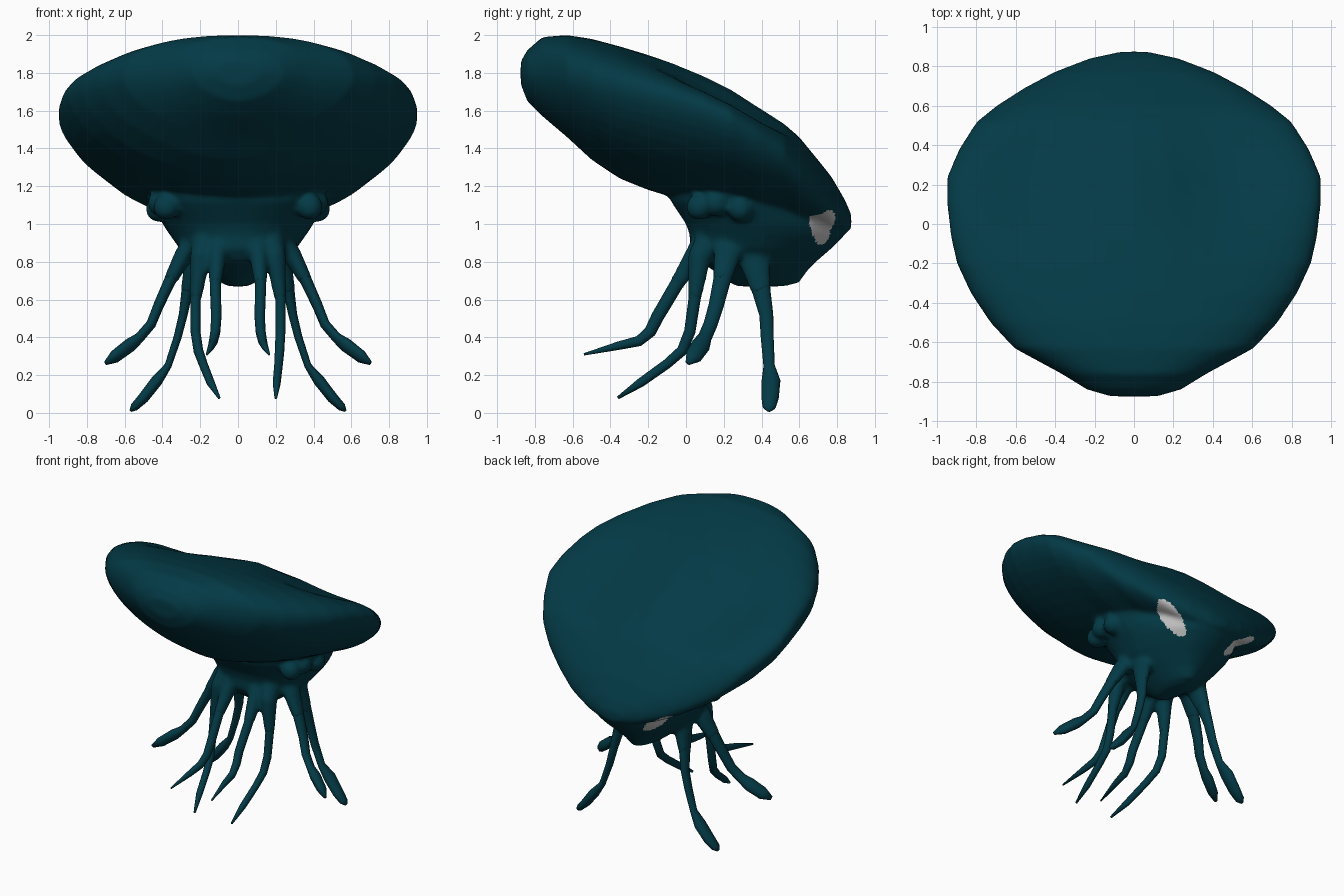
import bpy, bmesh, math
from mathutils import Vector

cube = bpy.data.objects.get("Cube")
if cube:
    bpy.data.objects.remove(cube)


def material(name, color):
    mat = bpy.data.materials.new(name)
    mat.use_nodes = True
    mat.diffuse_color = color
    mat.node_tree.nodes["Principled BSDF"].inputs["Base Color"].default_value = color
    return mat


skin = material("deep teal skin", (0.001, 0.042, 0.061, 1))
pale = material("pale eye", (0.58, 0.58, 0.58, 1))


def power(value, exponent):
    return math.copysign(abs(value) ** exponent, value)


def loft(name, rings):
    """Skin a list of equal rings and close both ends."""
    bm = bmesh.new()
    loops = [[bm.verts.new(p) for p in ring] for ring in rings]
    count = len(loops[0])
    for low, high in zip(loops, loops[1:]):
        for i in range(count):
            j = (i + 1) % count
            bm.faces.new((low[i], low[j], high[j], high[i]))
    bm.faces.new(loops[0])
    bm.faces.new(loops[-1])
    bmesh.ops.recalc_face_normals(bm, faces=bm.faces)
    mesh = bpy.data.meshes.new(name)
    bm.to_mesh(mesh)
    bm.free()
    mesh.materials.append(skin)
    obj = bpy.data.objects.new(name, mesh)
    bpy.context.collection.objects.link(obj)
    for face in mesh.polygons:
        face.use_smooth = True
    return obj


def angles(count):
    return [math.tau * i / count for i in range(count)]


# Hood: cross-sections along y, as (y, half width, top, rim, bottom)
hood_stations = [
    (-0.875, 0.12, 1.86, 1.8, 1.74),
    (-0.84, 0.24, 1.92, 1.8, 1.65),
    (-0.76, 0.37, 1.99, 1.79, 1.57),
    (-0.63, 0.61, 2.0, 1.78, 1.46),
    (-0.5, 0.73, 1.98, 1.75, 1.34),
    (-0.35, 0.83, 1.94, 1.72, 1.24),
    (-0.2, 0.9, 1.895, 1.69, 1.18),
    (-0.07, 0.93, 1.85, 1.66, 1.14),
    (0.1, 0.95, 1.78, 1.61, 1.1),
    (0.24, 0.95, 1.71, 1.55, 1.08),
    (0.38, 0.89, 1.62, 1.46, 1.04),
    (0.52, 0.8, 1.53, 1.37, 1.02),
    (0.6, 0.7, 1.46, 1.27, 1.0),
    (0.69, 0.56, 1.35, 1.18, 0.98),
    (0.77, 0.41, 1.25, 1.1, 0.95),
    (0.84, 0.23, 1.13, 1.04, 0.95),
    (0.875, 0.07, 1.05, 1.02, 0.97),
]


def hood_ring(y, width, top, rim, bottom):
    # The back sinks softly on both sides of a central ridge
    sink = 0.09 * math.exp(-((y - 0.2) / 0.32) ** 2)
    ring = []
    for a in angles(48):
        c, s = math.cos(a), math.sin(a)
        if s >= 0:
            across = power(c, 0.85)
            z = rim + (top - rim) * power(s, 0.85) - sink * math.sin(math.pi * across) ** 2
        else:
            across = power(c, 1.15)
            z = rim + (rim - bottom) * power(s, 1.15)
        ring.append((width * across, y, z))
    return ring


# Head: horizontal rings, as (z, rear y, front y, half width)
head_levels = [
    (1.3, -0.1, 0.68, 0.52),
    (1.12, -0.08, 0.81, 0.46),
    (1.0, 0.0, 0.85, 0.4),
    (0.94, 0.02, 0.84, 0.36),
    (0.87, 0.02, 0.77, 0.31),
    (0.81, 0.06, 0.7, 0.25),
    (0.75, 0.15, 0.64, 0.17),
    (0.69, 0.23, 0.6, 0.09),
    (0.67, 0.27, 0.52, 0.05),
]


def head_ring(z, rear, front, width):
    # Egg-shaped, narrower toward the eyes
    middle, reach = (rear + front) / 2, (front - rear) / 2
    return [(width * power(math.cos(a), 0.9) * (1 - 0.18 * max(0, math.sin(a))),
             middle + reach * power(math.sin(a), 0.9), z) for a in angles(32)]


def tentacle(name, path, flat, side=1):
    """Tapered tube through (x, y, z, radius) points, narrowed sideways by flat."""
    points = [Vector((side * p[0], p[1], p[2])) for p in path]
    rings = []
    for i, point in enumerate(points):
        ahead = points[min(i + 1, len(points) - 1)]
        behind = points[max(i - 1, 0)]
        tangent = (ahead - behind).normalized()
        wide = tangent.cross(Vector((1, 0, 0))).normalized()
        thin = wide.cross(tangent)
        rings.append([point + path[i][3] * (wide * math.cos(a) + thin * math.sin(a) * flat)
                      for a in angles(10)])
    return loft(name, rings)


# Arms that match on both sides
club_long = [(0.14, 0.36, 0.94, 0.1), (0.23, 0.36, 0.81, 0.075), (0.27, 0.4, 0.64, 0.048),
             (0.29, 0.425, 0.52, 0.037), (0.32, 0.43, 0.4, 0.034), (0.37, 0.44, 0.25, 0.03),
             (0.43, 0.45, 0.17, 0.05), (0.5, 0.445, 0.08, 0.046), (0.55, 0.44, 0.03, 0.035),
             (0.57, 0.44, 0.01, 0.01)]
club_short = [(0.16, 0.22, 0.95, 0.1), (0.285, 0.22, 0.84, 0.065), (0.36, 0.19, 0.7, 0.046),
              (0.42, 0.16, 0.57, 0.04), (0.46, 0.13, 0.47, 0.037), (0.52, 0.1, 0.4, 0.037),
              (0.57, 0.08, 0.36, 0.05), (0.65, 0.04, 0.3, 0.045), (0.7, 0.01, 0.265, 0.015)]
front_arm = [(0.08, 0.16, 0.96, 0.09), (0.11, 0.04, 0.82, 0.05), (0.12, -0.05, 0.68, 0.036),
             (0.115, -0.15, 0.51, 0.034), (0.12, -0.19, 0.43, 0.032), (0.13, -0.25, 0.38, 0.028),
             (0.14, -0.36, 0.355, 0.022), (0.165, -0.54, 0.31, 0.006)]
# Inner arms curl differently on each side
inner_left = [(0.14, 0.18, 0.96, 0.1), (0.2, 0.07, 0.82, 0.055), (0.225, 0.045, 0.6, 0.032),
              (0.225, 0.02, 0.43, 0.03), (0.22, -0.02, 0.33, 0.029), (0.215, -0.1, 0.26, 0.026),
              (0.205, -0.24, 0.16, 0.024), (0.2, -0.36, 0.08, 0.008)]
inner_right = [(x - bend, y, z, r) for (x, y, z, r), bend in
               zip(inner_left, (0, 0, 0, 0, 0.01, 0.03, 0.06, 0.1))]

body_parts = [loft("hood", [hood_ring(*s) for s in hood_stations]),
              loft("head", [head_ring(*level) for level in head_levels])]

for label, side in (("left", 1), ("right", -1)):
    arms = (("long_club_arm", club_long, 0.65),
            ("short_club_arm", club_short, 0.7),
            ("front_arm", front_arm, 0.85),
            ("inner_arm", inner_left if side > 0 else inner_right, 0.9))
    for arm, path, flat in arms:
        tentacle(f"{label}_{arm}", path, flat, side)
        # Thick root that melts into the head
        root = [(x, y, z, r * 1.15) for x, y, z, r in path[:3]]
        body_parts.append(tentacle("root", root, flat, side))
    # Row of small knobs under the hood
    for x, y, z in ((0.38, 0.07, 1.09), (0.41, 0.16, 1.11), (0.42, 0.29, 1.08)):
        bpy.ops.mesh.primitive_uv_sphere_add(segments=16, ring_count=10, radius=0.07,
                                             location=(side * x, y, z))
        body_parts.append(bpy.context.object)

# Fuse hood, head, roots and knobs into one soft body
bpy.ops.object.select_all(action="DESELECT")
for part in body_parts:
    part.select_set(True)
bpy.context.view_layer.objects.active = body_parts[0]
bpy.ops.object.join()
body = bpy.context.object
body.name = "body"
remesh = body.modifiers.new("fuse", "REMESH")
remesh.mode = "VOXEL"
remesh.voxel_size = 0.015
remesh.use_smooth_shade = True
soften = body.modifiers.new("soften", "SMOOTH")
soften.factor = 0.5
soften.iterations = 8
for modifier in ("fuse", "soften"):
    bpy.ops.object.modifier_apply(modifier=modifier)

# Eyes: slanted oval patches on both sides of the head
mesh = body.data
mesh.materials.clear()
mesh.materials.append(skin)
mesh.materials.append(pale)
eye = Vector((0.28, 0.72, 0.99))
along = Vector((0.2, -0.03, 0.2)).normalized()
outward = Vector((0.6, 0.8, -0.3))
outward = (outward - along * outward.dot(along)).normalized()
across = along.cross(outward)
for face in mesh.polygons:
    face.use_smooth = True
    side = 1 if face.center.x > 0 else -1
    flip = Vector((side, 1, 1))
    offset = face.center * flip - eye
    facing = (face.normal * flip).dot(outward)
    u, v = offset.dot(along) / 0.145, offset.dot(across) / 0.055
    face.material_index = int(u * u + v * v < 1 and facing > 0.1 and offset.length < 0.3)
